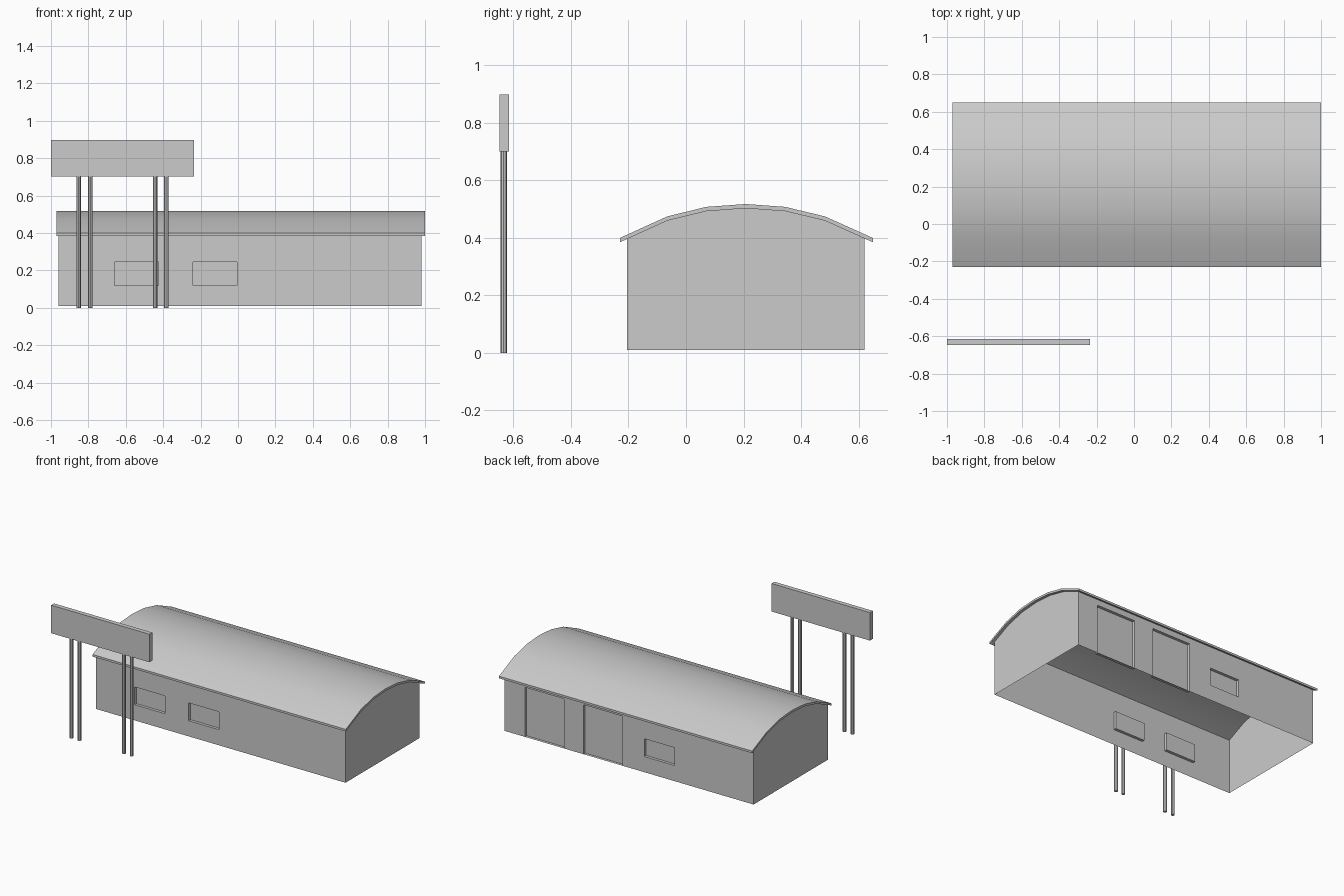
import bpy
import bmesh
import math
from mathutils import Vector

cube = bpy.data.objects.get("Cube")
if cube:
    bpy.data.objects.remove(cube, do_unlink=True)

grey = bpy.data.materials.new("plain grey")
grey.use_nodes = True
colour = (0.6, 0.6, 0.6, 1)
grey.diffuse_color = colour
grey.node_tree.nodes["Principled BSDF"].inputs["Base Color"].default_value = colour


def finish(name, bm, smooth=False):
    """Turn a bmesh into a named, coloured object."""
    mesh = bpy.data.meshes.new(name)
    bm.to_mesh(mesh)
    bm.free()
    mesh.materials.append(grey)
    obj = bpy.data.objects.new(name, mesh)
    bpy.context.collection.objects.link(obj)
    if smooth:
        bpy.ops.object.select_all(action="DESELECT")
        obj.select_set(True)
        bpy.context.view_layer.objects.active = obj
        bpy.ops.object.shade_smooth_by_angle(angle=math.radians(30))
    return obj


def add_face(bm, points, flip=False):
    face = bm.faces.new([bm.verts.new(p) for p in points])
    if flip:
        face.normal_flip()


# Main dimensions
LEFT, RIGHT, FRONT, BACK = -0.96, 0.98, -0.205, 0.62
BASE, EAVE, RECESS, THICK = 0.01, 0.4, 0.02, 0.015
ROOF = [(-0.23, 0.4), (-0.065, 0.475), (0.07, 0.508), (0.208, 0.518),
        (0.345, 0.508), (0.483, 0.475), (0.65, 0.4)]


def long_wall(name, y, inward, openings):
    """Thin wall with recessed panels; inward is the y direction indoors."""
    bm = bmesh.new()
    flip = inward < 0
    xs = sorted({LEFT, RIGHT, *[v for o in openings for v in o[:2]]})
    zs = sorted({BASE, EAVE, *[v for o in openings for v in o[2:]]})
    for x0, x1 in zip(xs, xs[1:]):
        for z0, z1 in zip(zs, zs[1:]):
            cx, cz = (x0 + x1) / 2, (z0 + z1) / 2
            if any(a < cx < b and c < cz < d for a, b, c, d in openings):
                continue
            add_face(bm, [(x0, y, z0), (x1, y, z0), (x1, y, z1), (x0, y, z1)], flip)
    step = Vector((0, inward * RECESS, 0))
    for a, b, c, d in openings:
        rim = [Vector(p) for p in ((a, y, c), (b, y, c), (b, y, d), (a, y, d))]
        add_face(bm, [p + step for p in rim], flip)
        for p, q in zip(rim, rim[1:] + rim[:1]):
            add_face(bm, [p, q, q + step, p + step], flip)
    bmesh.ops.remove_doubles(bm, verts=bm.verts, dist=0.0001)
    finish(name, bm)


def window(x):
    return (x, x + 0.235, 0.12, 0.245)


def door(x):
    return (x, x + 0.305, BASE, 0.358)


long_wall("front_wall", FRONT, 1, [window(-0.66), window(-0.24)])
long_wall("back_wall", BACK, -1, [door(0.515), door(0.06), window(-0.345)])

# End walls with an arched top tucked into the roof
arch = [(y, z - THICK / 2) for y, z in ROOF[1:-1]]
outline = [(FRONT, BASE), (BACK, BASE), (BACK, EAVE), *reversed(arch), (FRONT, EAVE)]
for name, x in (("left_end_wall", RIGHT), ("right_end_wall", LEFT)):
    bm = bmesh.new()
    add_face(bm, [(x, y, z) for y, z in outline], flip=x < 0)
    finish(name, bm)

# Curved roof slab, extruded along the building
bm = bmesh.new()
section = ROOF + [(y, z - THICK) for y, z in reversed(ROOF)]
add_face(bm, [(-0.97, y, z) for y, z in section])
result = bmesh.ops.extrude_face_region(bm, geom=bm.faces[:])
moved = [v for v in result["geom"] if isinstance(v, bmesh.types.BMVert)]
bmesh.ops.translate(bm, verts=moved, vec=(1.97, 0, 0))
bmesh.ops.recalc_face_normals(bm, faces=bm.faces)
finish("curved_roof", bm, smooth=True)

# Roadside board
bm = bmesh.new()
bmesh.ops.create_cube(bm, size=1)
bmesh.ops.scale(bm, vec=(0.765, 0.032, 0.197), verts=bm.verts)
bmesh.ops.translate(bm, vec=(-0.6175, -0.632, 0.8), verts=bm.verts)
finish("sign_board", bm)

# Two pairs of posts under the board
for i, x in enumerate((-0.852, -0.789, -0.443, -0.384)):
    bm = bmesh.new()
    bmesh.ops.create_cone(bm, cap_ends=True, segments=8, radius1=0.012,
                          radius2=0.012, depth=0.702)
    bmesh.ops.translate(bm, vec=(x, -0.634, 0.351), verts=bm.verts)
    finish(f"sign_post_{i + 1}", bm, smooth=True)
